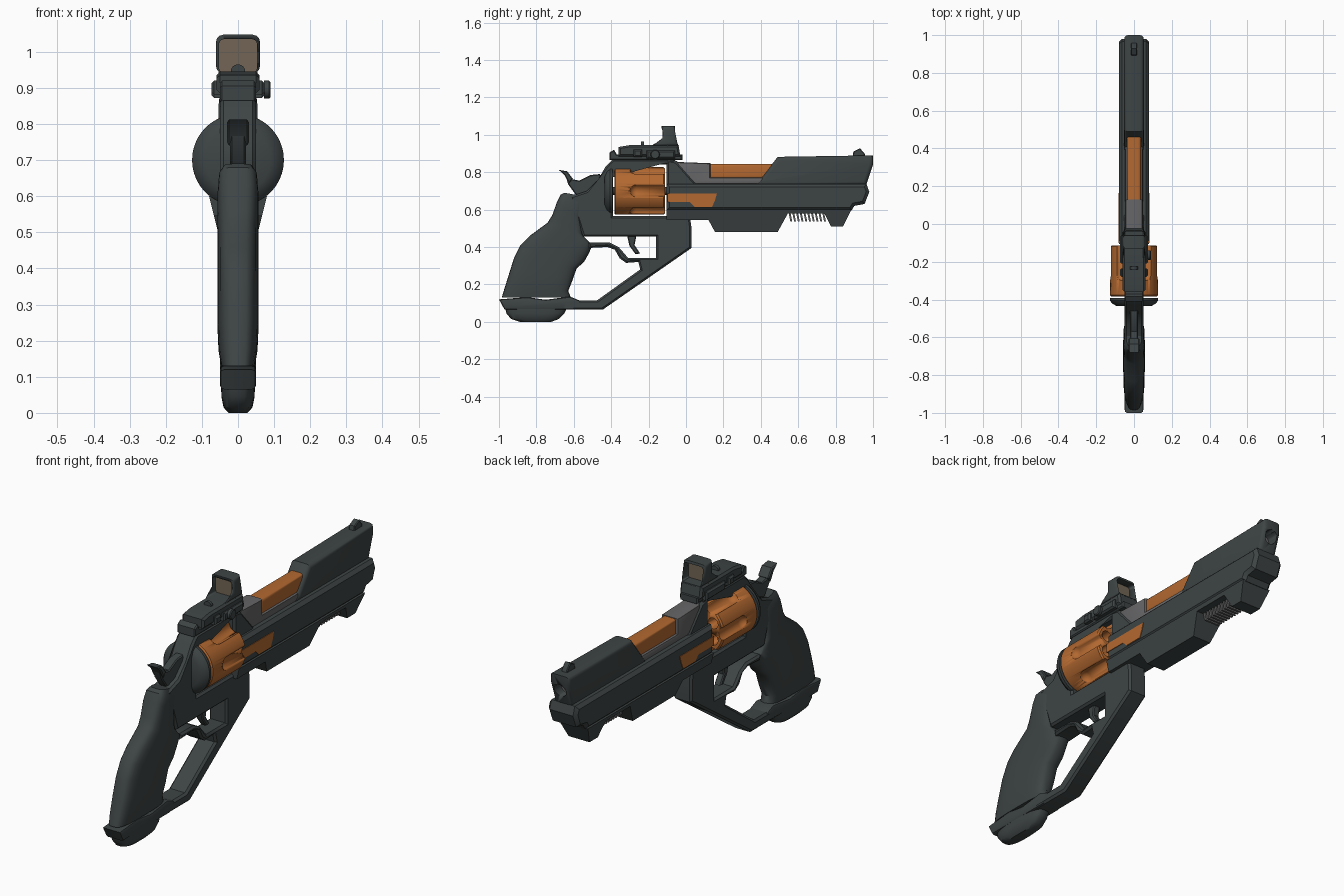
import bpy, bmesh, math
from mathutils import Matrix, Vector

if "Cube" in bpy.data.objects:
    bpy.data.objects.remove(bpy.data.objects["Cube"])


def material(name, rgb):
    m = bpy.data.materials.new(name)
    m.diffuse_color = (*rgb, 1)
    m.use_nodes = True
    m.node_tree.nodes["Principled BSDF"].inputs["Base Color"].default_value = m.diffuse_color
    return m


DARK = material("dark gunmetal", (0.048, 0.058, 0.058))
ORANGE = material("burnt orange", (0.45, 0.14, 0.03))
GREY = material("mid grey", (0.13, 0.13, 0.135))
LENS = material("tan lens", (0.17, 0.13, 0.09))


def finish(name, bm, mat):
    bmesh.ops.recalc_face_normals(bm, faces=bm.faces[:])
    me = bpy.data.meshes.new(name)
    bm.to_mesh(me)
    bm.free()
    ob = bpy.data.objects.new(name, me)
    bpy.context.collection.objects.link(ob)
    me.materials.append(mat)
    activate(ob)
    bpy.ops.object.shade_smooth_by_angle(angle=math.radians(35))
    return ob


def activate(ob):
    bpy.ops.object.select_all(action='DESELECT')
    ob.select_set(True)
    bpy.context.view_layer.objects.active = ob


def prism(name, pts, hw, mat=DARK, bevel=0.0, seg=1, x=0.0, taper=None):
    """Side profile (y, z) extruded across x; bevel rounds the two side outlines."""
    bm = bmesh.new()
    sides = []
    for s in (-1, 1):
        sides.append([bm.verts.new((x + s * (taper(z) if taper else hw), y, z)) for y, z in pts])
        bm.faces.new(sides[-1])
    n = len(pts)
    for i in range(n):
        j = (i + 1) % n
        bm.faces.new((sides[0][i], sides[0][j], sides[1][j], sides[1][i]))
    bmesh.ops.recalc_face_normals(bm, faces=bm.faces[:])
    if bevel:
        rim = [e for e in bm.edges if (e.verts[0].co.x > x) == (e.verts[1].co.x > x)]
        bmesh.ops.bevel(bm, geom=rim, offset=bevel, segments=seg, profile=0.5,
                        affect='EDGES', clamp_overlap=True)
    return finish(name, bm, mat)


def skin(bm, rings):
    n = len(rings[0])
    for a, b in zip(rings, rings[1:]):
        for i in range(n):
            j = (i + 1) % n
            bm.faces.new((a[i], a[j], b[j], b[i]))
    bm.faces.new(rings[0])
    bm.faces.new(rings[-1])


def lathe(name, pts, centre, mat=DARK, n=40, axis='Y'):
    """Turned part: pts are (distance along axis, radius)."""
    bm = bmesh.new()
    rings = []
    for d, r in pts:
        ring = []
        for i in range(n):
            a = 2 * math.pi * i / n
            u, v = r * math.cos(a), r * math.sin(a)
            off = Vector((u, d, v)) if axis == 'Y' else Vector((d, u, v))
            ring.append(bm.verts.new(Vector(centre) + off))
        rings.append(ring)
    skin(bm, rings)
    return finish(name, bm, mat)


def loft(name, rows, mat=DARK, n=28, p=0.6):
    """Rounded sections: rear (y, z), front (y, z), half width."""
    bm = bmesh.new()
    rings = []
    for ry, rz, fy, fz, hw in rows:
        ring = []
        for i in range(n):
            a = 2 * math.pi * i / n
            c, s = math.cos(a), math.sin(a)
            t = 0.5 + 0.5 * math.copysign(abs(c) ** p, c)
            ring.append(bm.verts.new((hw * math.copysign(abs(s) ** p, s),
                                      ry + (fy - ry) * t, rz + (fz - rz) * t)))
        rings.append(ring)
    skin(bm, rings)
    return finish(name, bm, mat)


def cut(ob, cutter):
    cutter.hide_render = True
    mod = ob.modifiers.new("cut", 'BOOLEAN')
    mod.operation, mod.solver, mod.object = 'DIFFERENCE', 'EXACT', cutter
    activate(ob)
    bpy.ops.object.modifier_apply(modifier=mod.name)
    bpy.data.objects.remove(cutter)


# frame with cylinder window, trigger guard and front strut
prism("frame", [(-.39, .565), (.02, .565), (.03, .50), (.03, .395), (-.445, .065), (-.66, .065),
                (-.66, .115), (-.475, .115), (-.245, .28), (-.255, .32), (-.32, .315), (-.355, .34),
                (-.38, .385), (-.42, .40), (-.52, .395), (-.52, .425), (-.41, .425), (-.36, .40),
                (-.31, .342), (-.16, .342), (-.16, .455), (-.55, .455), (-.59, .58), (-.62, .67),
                (-.53, .70), (-.47, .76), (-.43, .83), (-.39, .87), (-.06, .87), (-.06, .84),
                (-.39, .84)], .05, DARK, .01)
prism("front_frame", [(-.105, .87), (-.05, .86), (.06, .735), (.06, .55), (-.105, .55)], .054, DARK, .012)
prism("trigger", [(-.315, .46), (-.265, .46), (-.275, .41), (-.245, .365), (-.27, .362), (-.302, .405)],
      .018, DARK, .005)

# hammer with a wider thumb spur
prism("hammer", [(-.65, .80), (-.62, .765), (-.57, .755), (-.51, .785), (-.46, .79), (-.44, .72),
                 (-.52, .67), (-.59, .68), (-.63, .735)], .022, DARK, .005)
prism("hammer_spur", [(-.68, .812), (-.635, .805), (-.605, .765), (-.625, .74), (-.65, .785)],
      .03, DARK, .005)

# grip with finger swells, butt plate and rounded cap
loft("grip", [(-.985, .13, -.615, .13, .047), (-.97, .18, -.63, .165, .054), (-.945, .26, -.608, .22, .057),
              (-.92, .34, -.585, .285, .057), (-.885, .41, -.545, .32, .057), (-.835, .46, -.52, .365, .057),
              (-.74, .53, -.50, .41, .057), (-.715, .57, -.55, .46, .057), (-.69, .64, -.56, .55, .057),
              (-.67, .68, -.545, .62, .053), (-.65, .69, -.54, .67, .04)])
prism("butt_plate", [(-1, .12), (-.97, .065), (-.60, .065), (-.56, .11), (-.62, .135), (-.75, .118),
                     (-.85, .132)], .05, DARK, .012, 2)
loft("butt_cap", [(-.968, .08, -.635, .08, .047), (-.96, .045, -.65, .045, .046),
                  (-.935, .015, -.68, .015, .04), (-.89, 0, -.72, 0, .026)])

# revolver drum with six flutes and six chambers
drum = lathe("drum", [(-.383, .121), (-.377, .127), (-.12, .127), (-.113, .12)], (0, 0, .70), ORANGE, 60)
bm = bmesh.new()
for k in range(6):
    a = k * math.pi / 3
    turn = Matrix.Rotation(math.pi / 2, 4, 'X')
    spot = Matrix.Translation((.136 * math.cos(a), -.265, .70 + .136 * math.sin(a)))
    made = bmesh.ops.create_uvsphere(bm, u_segments=20, v_segments=12, radius=.036, matrix=spot @ turn)
    for v in made["verts"]:
        if v.co.y > -.264:
            v.co.y += .3
    a += math.pi / 6
    spot = Matrix.Translation((.08 * math.cos(a), -.08, .70 + .08 * math.sin(a)))
    bmesh.ops.create_cone(bm, cap_ends=True, segments=20, radius1=.027, radius2=.027, depth=.3,
                          matrix=spot @ turn)
cut(drum, finish("drum_cutter", bm, ORANGE))
lathe("drum_axle", [(-.40, .022), (-.09, .022)], (0, 0, .70), DARK, 20)
lathe("recoil_shield", [(-.392, .127), (-.405, .127), (-.422, .115), (-.435, .09)], (0, 0, .70))

# barrel: wide rail, upper shroud with bore, tapered underlug
prism("barrel_rail", [(-.105, .738), (.965, .738), (.98, .695), (.955, .63), (.90, .62), (.885, .595),
                      (-.105, .595)], .08, DARK, .016)
shroud = prism("barrel_shroud", [(.37, .73), (.40, .765), (.49, .882), (1, .89), (1, .84), (.963, .73)],
               .052, DARK, .024, 3)
cut(shroud, lathe("bore_cutter", [(.90, .033), (1.1, .033)], (0, 0, .81), DARK, 28))
lathe("bore", [(.88, .034), (.935, .034)], (0, 0, .81), GREY, 28)
prism("underlug", [(-.105, .60), (-.105, .545), (.12, .545), (.155, .48), (.49, .48), (.545, .58), (.74, .58),
                   (.775, .51), (.84, .51), (.885, .60)], 0, DARK, taper=lambda z: .08 - .25 * (.60 - z))
prism("side_panel", [(-.10, .685), (.165, .685), (.155, .65), (.14, .615), (.045, .615), (.02, .64),
                     (-.10, .64)], .083, ORANGE)
prism("front_sight", [(.89, .88), (.895, .91), (.93, .928), (.955, .90), (.96, .88)], .016, DARK, .004)

# exposed inner barrel and its grey housing
prism("inner_barrel", [(.125, .845), (.50, .845), (.50, .765), (.125, .765)], .038, ORANGE, .016, 3)
prism("barrel_housing", [(-.06, .855), (.13, .848), (.13, .772), (.45, .772), (.45, .735), (-.06, .735)],
      .047, GREY, .012, 2)

# slanted cooling fins under the barrel
for k in range(10):
    y = .548 + k * .02
    prism(f"fin_{k + 1}", [(y, .585), (y + .01, .585), (y + .02, .537), (y + .01, .537)], .04, GREY)

# top rail and reflex sight
prism("top_rail", [(-.41, .865), (-.41, .905), (-.385, .92), (-.37, .895), (-.02, .895), (-.02, .865)],
      .05, DARK, .006)
prism("sight_base", [(-.36, .885), (-.36, .935), (-.30, .945), (-.04, .945), (-.03, .885)], .06, DARK, .01)
prism("rail_clamp", [(-.21, .872), (-.21, .915), (-.06, .915), (-.06, .872)], .074, DARK, .008)
prism("rear_clamp", [(-.28, .88), (-.28, .92), (-.235, .92), (-.235, .88)], .074, DARK, .008)
hood = prism("sight_hood", [(-.19, .94), (-.13, .985), (-.13, 1.047), (-.06, 1.047), (-.038, .94)],
             .061, DARK, .02, 3)
bm = bmesh.new()
bmesh.ops.create_cube(bm, size=1, matrix=Matrix.Translation((0, -.1, .988)) @ Matrix.Diagonal((.106, .4, .094, 1)))
bmesh.ops.bevel(bm, geom=[e for e in bm.edges if abs(e.verts[0].co.y - e.verts[1].co.y) > .1],
                offset=.015, segments=3, profile=.5, affect='EDGES')
cut(hood, finish("hood_cutter", bm, DARK))
prism("lens", [(-.10, .938), (-.10, 1.037), (-.095, 1.037), (-.095, .938)], .054, LENS)
lathe("clamp_knob", [(.05, .016), (.072, .016), (.072, .025), (.086, .025), (.09, .021)], (0, -.165, .895),
      DARK, 20, 'X')
lathe("adjust_dial", [(.94, 0.02), (.955, .02)], (0, -1.18, .945), DARK, 16).location.y = 0
dial = bpy.data.objects["adjust_dial"]
